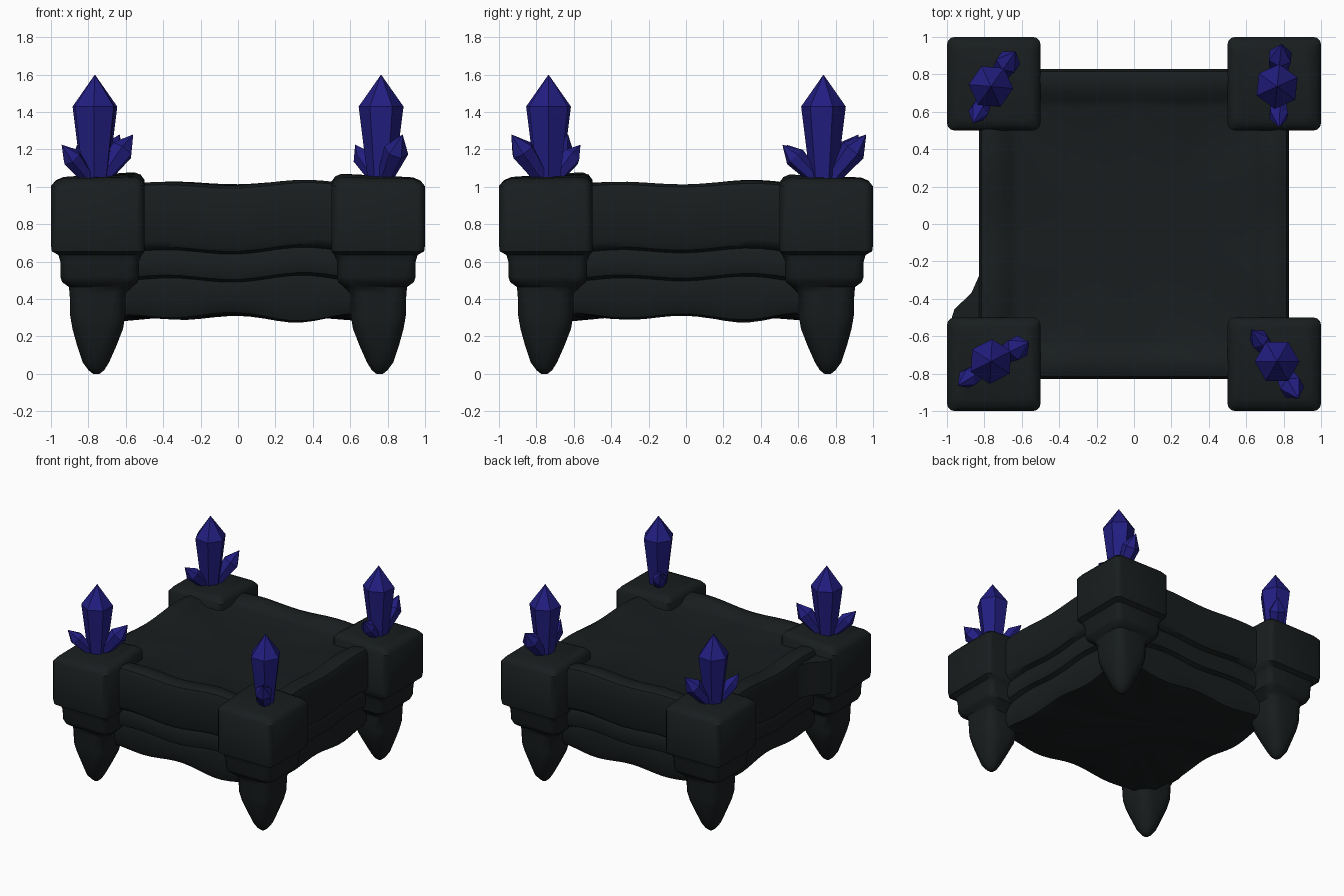
import bpy, bmesh, math
from mathutils import Vector

if "Cube" in bpy.data.objects:
    bpy.data.objects.remove(bpy.data.objects["Cube"])


def material(name, rgb):
    m = bpy.data.materials.new(name)
    m.diffuse_color = (*rgb, 1)
    m.use_nodes = True
    m.node_tree.nodes["Principled BSDF"].inputs["Base Color"].default_value = m.diffuse_color
    return m


STONE = material("dark_stone", (0.0095, 0.0125, 0.0135))
CRYSTAL = material("blue_crystal", (0.016, 0.013, 0.22))


def loft(name, rings, mat, smooth=None):
    """Skin a list of equal-length closed rings and cap both ends."""
    bm = bmesh.new()
    vs = [[bm.verts.new(p) for p in r] for r in rings]
    n = len(vs[0])
    for a, b in zip(vs, vs[1:]):
        for i in range(n):
            j = (i + 1) % n
            bm.faces.new((a[i], a[j], b[j], b[i]))
    bm.faces.new(vs[0])
    bm.faces.new(vs[-1])
    bmesh.ops.remove_doubles(bm, verts=bm.verts, dist=1e-5)
    bmesh.ops.recalc_face_normals(bm, faces=bm.faces)
    me = bpy.data.meshes.new(name)
    bm.to_mesh(me)
    bm.free()
    ob = bpy.data.objects.new(name, me)
    bpy.context.collection.objects.link(ob)
    me.materials.append(mat)
    if smooth:
        bpy.ops.object.select_all(action='DESELECT')
        ob.select_set(True)
        bpy.context.view_layer.objects.active = ob
        bpy.ops.object.shade_smooth_by_angle(angle=math.radians(smooth))
    return ob


# Slab: (half width, height, waviness) up the stepped side, then over the rim
SLAB = [(0.30, 0.31, 0), (0.68, 0.30, -1.2), (0.72, 0.31, -1.2), (0.745, 0.36, -.6),
        (0.75, 0.48, .6), (0.745, 0.505, 1), (0.78, 0.52, 1), (0.79, 0.55, 1),
        (0.79, 0.635, 1), (0.78, 0.655, 1), (0.815, 0.67, 1), (0.83, 0.70, 1),
        (0.83, 0.97, .8), (0.815, 1.005, .8), (0.78, 1.02, .8), (0.70, 1.015, .8),
        (0.66, 0.985, .4), (0.62, 0.975, .2), (0.25, 0.97, 0)]
STEPS = 20


def slab_ring(w, z, wave):
    pts = []
    for side in range(4):
        c, s = round(math.cos(side * math.pi / 2)), round(math.sin(side * math.pi / 2))
        for k in range(STEPS):
            t = -1 + 2 * k / STEPS
            u = t * 0.83
            dz = wave * 0.015 * (-math.cos(u * 8) + 0.5 * math.sin(u * 5 + side))
            dz *= 1 - t ** 8
            x, y = t * w, -w
            pts.append((x * c - y * s, x * s + y * c, z + dz))
    return pts


loft("slab", [slab_ring(*r) for r in SLAB], STONE, 40)

# Corner posts: (height, inner edge, outer edge, corner rounding)
POST = [(0.0, .74, .775, 1), (.02, .715, .80, 1), (.06, .69, .83, .9), (.15, .65, .86, .75),
        (.24, .615, .885, .6), (.31, .603, .897, .5), (.43, .60, .90, .45),
        (.465, .565, .905, .4), (.49, .535, .94, .3), (.52, .53, .95, .25),
        (.60, .53, .95, .2), (.635, .515, .96, .18), (.655, .50, .995, .16),
        (.69, .50, 1.0, .16), (1.0, .50, 1.0, .16), (1.03, .52, .975, .18),
        (1.045, .55, .94, .2)]


def post_ring(z, a, b, rnd, sx, sy, lift):
    c, h = (a + b) / 2, (b - a) / 2
    r = h * rnd
    pts = []
    for q in range(4):
        qx, qy = [(1, 1), (-1, 1), (-1, -1), (1, -1)][q]
        for k in range(4):
            ang = q * math.pi / 2 + k * math.pi / 6
            x = c + qx * (h - r) + r * math.cos(ang)
            y = c + qy * (h - r) + r * math.sin(ang)
            rise = lift * max(0, (0.8 - (x + y) / 2) / 0.3) if z > 0.98 else 0
            pts.append((sx * x, sy * y, z + rise))
    return pts


def crystal(name, base, tip, r_base, r_top, shoulder, turn):
    """Six-sided shard that widens to a shoulder, then ends in a point."""
    base, tip = Vector(base), Vector(tip)
    rot = Vector((0, 0, 1)).rotation_difference(tip - base)
    rings = []
    for f, r in ((0, r_base), (shoulder, r_top), (1, 0)):
        o = base.lerp(tip, f)
        rings.append([o + rot @ Vector((r * math.cos(turn + i * math.pi / 3),
                                        r * math.sin(turn + i * math.pi / 3), 0))
                      for i in range(6)] if r else [o + Vector((0, 0, 0))] * 6)
    bm = bmesh.new()
    lo, hi = [[bm.verts.new(p) for p in r] for r in rings[:2]]
    top = bm.verts.new(tip)
    bm.faces.new(lo)
    for i in range(6):
        j = (i + 1) % 6
        bm.faces.new((lo[i], lo[j], hi[j], hi[i]))
        bm.faces.new((hi[i], hi[j], top))
    bmesh.ops.recalc_face_normals(bm, faces=bm.faces)
    me = bpy.data.meshes.new(name)
    bm.to_mesh(me)
    bm.free()
    me.materials.append(CRYSTAL)
    bpy.context.collection.objects.link(bpy.data.objects.new(name, me))


# Each corner: name, signs, cap lift, cluster direction (degrees)
CORNERS = [("front_left", -1, -1, .04, 27), ("front_right", 1, -1, .03, -60),
           ("back_left", -1, 1, .025, 55), ("back_right", 1, 1, .025, 84)]
for name, sx, sy, lift, deg in CORNERS:
    loft(name + "_post", [post_ring(*r, sx, sy, lift) for r in POST], STONE, 40)
    a = math.radians(deg)
    cx, cy = 0.765 * sx, 0.735 * sy
    d, e = Vector((math.cos(a), math.sin(a), 0)), Vector((math.cos(a + 3.3), math.sin(a + 3.3), 0))
    o = Vector((cx, cy, 1.03))
    crystal(name + "_crystal_main", o, (cx, cy, 1.6), .07, .12, .70, a)
    crystal(name + "_crystal_side", o + d * .03, o + d * .23 + Vector((0, 0, .25)),
            .04, .068, .66, a)
    crystal(name + "_crystal_small", o + e * .03, o + e * .22 + Vector((0, 0, .195)),
            .035, .055, .66, a)

# Stone fillet joining the front left post to the left side
FILLET = [(-.80, -.55), (-.98, -.52), (-.96, -.455), (-.87, -.37), (-.83, -.28), (-.80, -.28)]
loft("left_fillet", [[(x, y, z) for x, y in FILLET] for z in (.70, .97)], STONE, 40)
